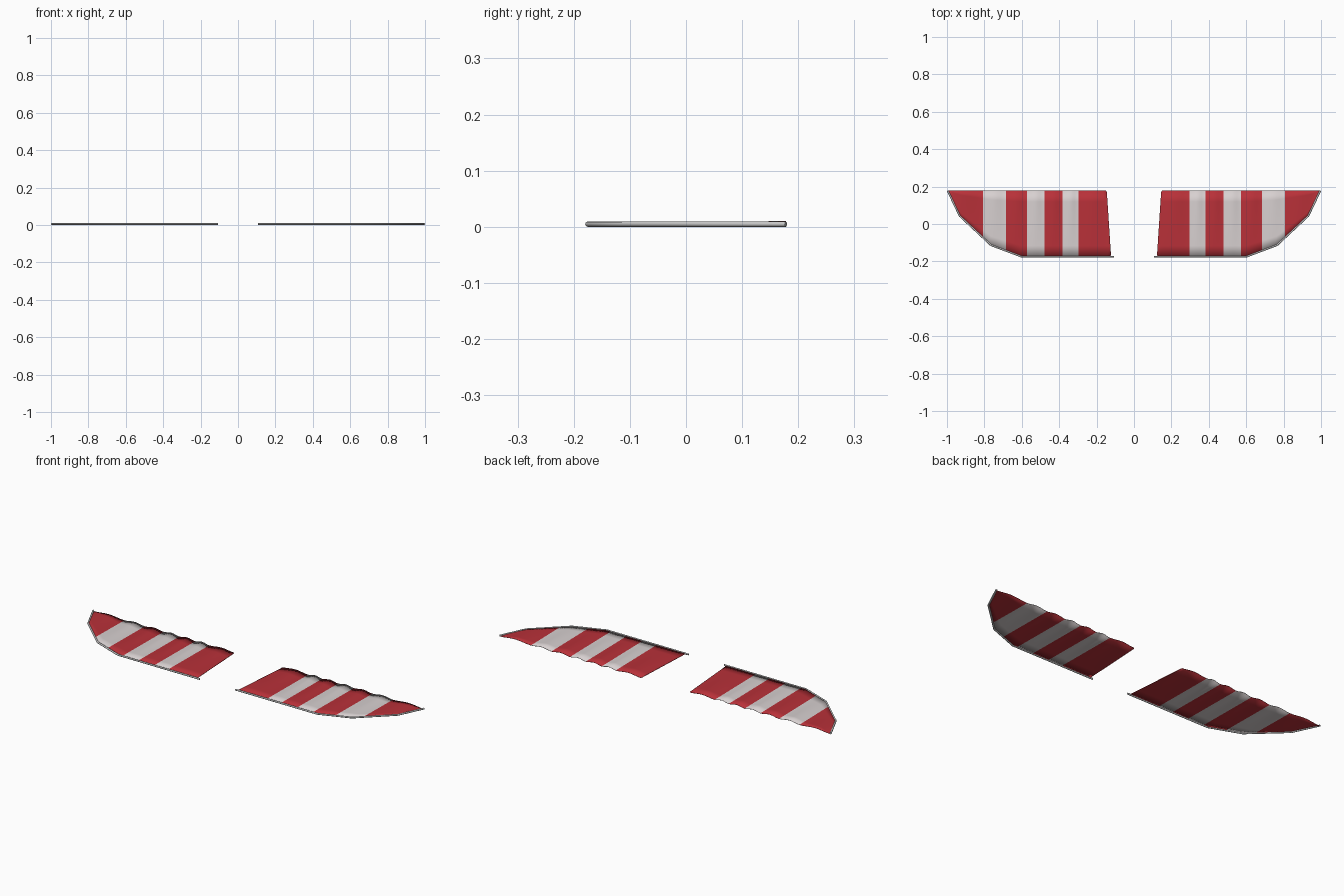
import bpy, bmesh, math

if "Cube" in bpy.data.objects:
    bpy.data.objects.remove(bpy.data.objects["Cube"])


def material(name, col):
    m = bpy.data.materials.new(name)
    m.diffuse_color = (*col, 1)
    m.use_nodes = True
    m.node_tree.nodes["Principled BSDF"].inputs["Base Color"].default_value = m.diffuse_color
    return m


RED = material("red_cloth", (0.48, 0.03, 0.04))
WHITE = material("white_cloth", (0.68, 0.63, 0.63))

# leading edge of one wing, from root to tip (x, y)
EDGE = [(0.108, -0.175), (0.60, -0.175), (0.765, -0.113), (0.932, 0.043), (0.996, 0.178)]
# stripe borders along the wing
STRIPES = [0.123, 0.298, 0.382, 0.478, 0.573, 0.685, 0.808, 0.996]
BACK, MID = 0.178, 0.0055


def front_y(x):
    for (x0, y0), (x1, y1) in zip(EDGE, EDGE[1:]):
        if x <= x1:
            return y0 + (y1 - y0) * (x - x0) / (x1 - x0)
    return EDGE[-1][1]


def cloth(side, sx):
    bm = bmesh.new()
    rows, steps = 6, 8
    prev = None
    for s in range(len(STRIPES) - 1):
        a, b = STRIPES[s], STRIPES[s + 1]
        ts = [k / steps for k in range(steps + 1)]
        if s == 0:
            ts.insert(1, 0.025)
        for t in (ts if s == 0 else ts[1:]):
            x = a + (b - a) * t
            # the root edge slants; its corners are slightly rounded
            slant = 0.022 * (1 - t) if s == 0 else 0
            trim = 0.008 if (s == 0 and t == 0) else 0
            y0, y1 = front_y(x) + trim, BACK - trim
            col = []
            for r in range(rows + 1):
                v = r / rows
                z = MID - 0.004 * v * math.cos(2 * math.pi * (s + t))
                col.append(bm.verts.new((sx * (x + slant * v), y0 + (y1 - y0) * v, z)))
            if prev:
                for r in range(rows):
                    q = [prev[r], col[r], col[r + 1], prev[r + 1]]
                    f = bm.faces.new(q if sx > 0 else q[::-1])
                    f.material_index = s % 2
                    f.smooth = True
            prev = col
    bmesh.ops.remove_doubles(bm, verts=bm.verts, dist=1e-5)
    me = bpy.data.meshes.new(side + "_cloth")
    bm.to_mesh(me)
    bm.free()
    me.materials.append(RED)
    me.materials.append(WHITE)
    ob = bpy.data.objects.new(side + "_striped_cloth", me)
    bpy.context.collection.objects.link(ob)
    mod = ob.modifiers.new("thickness", "SOLIDIFY")
    mod.thickness = 0.0015
    mod.offset = 0


def rod(side, sx):
    cu = bpy.data.curves.new(side + "_rod", "CURVE")
    cu.dimensions = "3D"
    cu.bevel_depth = 0.0048
    cu.bevel_resolution = 2
    cu.use_fill_caps = True
    sp = cu.splines.new("POLY")
    sp.points.add(len(EDGE) - 1)
    for p, (x, y) in zip(sp.points, EDGE):
        p.co = (sx * x, y, 0.0048, 1)
    ob = bpy.data.objects.new(side + "_edge_rod", cu)
    bpy.context.collection.objects.link(ob)


# two mirrored wings
for side, sx in (("left", -1), ("right", 1)):
    cloth(side, sx)
    rod(side, sx)
